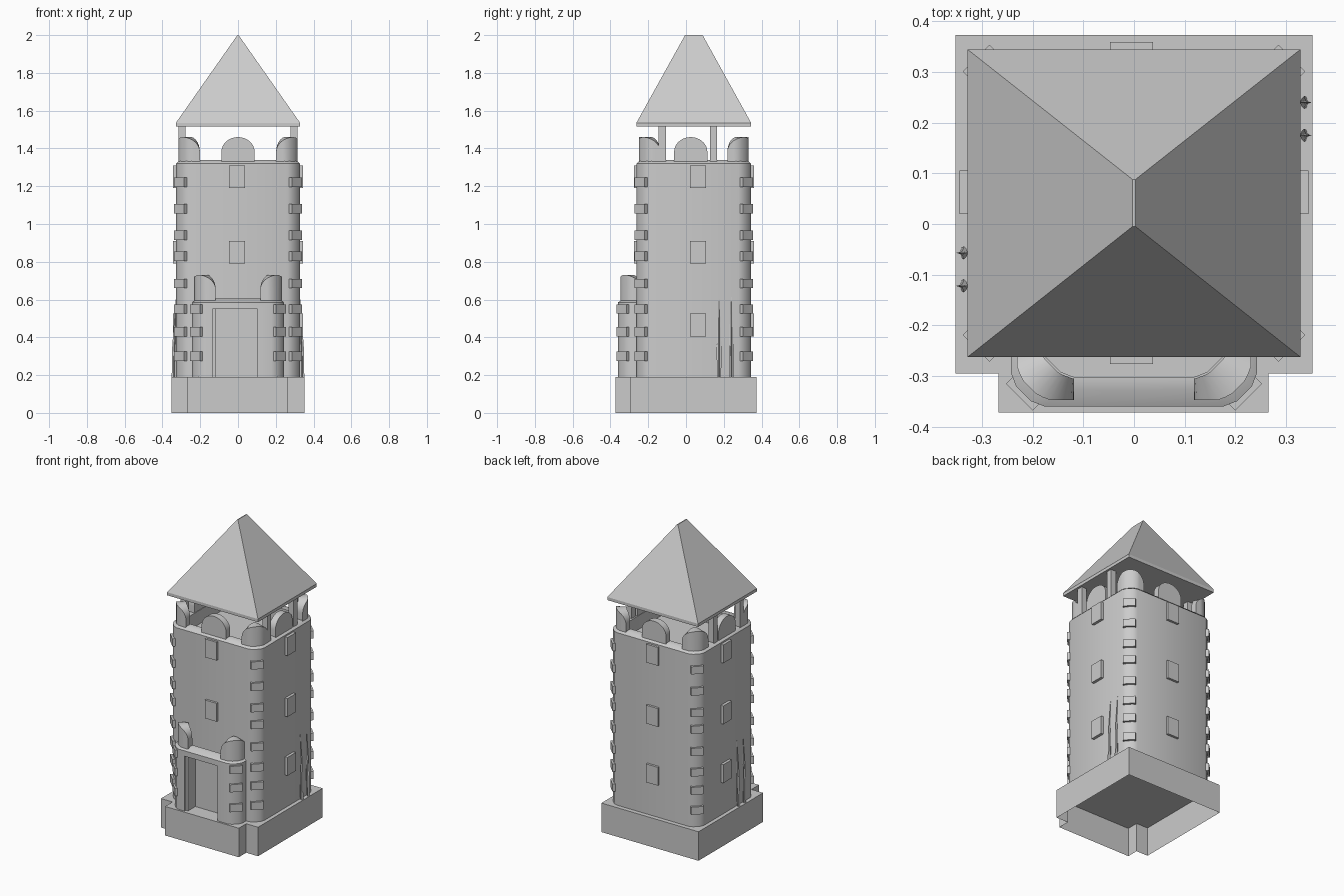
import bpy, bmesh, math
from mathutils import Vector, Matrix

if "Cube" in bpy.data.objects:
    bpy.data.objects.remove(bpy.data.objects["Cube"])

CY = 0.041            # tower centre in y
HX, HY = 0.327, 0.303  # tower half sizes


def finish(name, bm, smooth=False):
    bmesh.ops.recalc_face_normals(bm, faces=bm.faces)
    me = bpy.data.meshes.new(name)
    bm.to_mesh(me)
    bm.free()
    ob = bpy.data.objects.new(name, me)
    bpy.context.collection.objects.link(ob)
    if smooth:
        bpy.ops.object.select_all(action='DESELECT')
        bpy.context.view_layer.objects.active = ob
        ob.select_set(True)
        bpy.ops.object.shade_smooth_by_angle(angle=math.radians(40))
    return ob


def box(name, x0, x1, y0, y1, z0, z1):
    bm = bmesh.new()
    m = Matrix.Translation(((x0 + x1) / 2, (y0 + y1) / 2, (z0 + z1) / 2)) @ \
        Matrix.Diagonal((x1 - x0, y1 - y0, z1 - z0, 1))
    bmesh.ops.create_cube(bm, size=1, matrix=m)
    return finish(name, bm)


CORNER = [(0, .066), (.01, .04), (.04, .01), (.066, 0)]


def rounded_rect(hx, hy):
    pts = []
    for sx, sy in ((1, 1), (-1, 1), (-1, -1), (1, -1)):
        c = [(sx * (hx - a), sy * (hy - b)) for a, b in CORNER]
        pts += c if sx * sy > 0 else c[::-1]
    return pts


def shell(name, hx, hy, cy, z0, z1, rim, inset, depth):
    """Walled body with a bevelled rim and a sunken top."""
    bm = bmesh.new()
    loops = []
    for d, z in ((0, z0), (0, z1), (inset, rim), (.058, rim), (.058, rim - depth)):
        loops.append([bm.verts.new((x, y + cy, z)) for x, y in rounded_rect(hx - d, hy - d)])
    n = len(loops[0])
    for a, b in zip(loops, loops[1:]):
        for i in range(n):
            j = (i + 1) % n
            bm.faces.new((a[i], a[j], b[j], b[i]))
    bm.faces.new(loops[0][::-1])
    bm.faces.new(loops[-1])
    return finish(name, bm, True)


def along(path, f):
    """Point at fraction f of a polyline's length."""
    pts = [Vector(p) for p in path]
    lens = [(b - a).length for a, b in zip(pts, pts[1:])]
    s = f * sum(lens)
    for a, b, l in zip(pts, pts[1:], lens):
        if s <= l:
            return a.lerp(b, s / l)
        s -= l
    return pts[-1]


def merlon(name, outer, inner, z, top):
    """Round-topped battlement following a plan path."""
    bm = bmesh.new()
    rows = []
    n = 18
    for i in range(n + 1):
        t = -math.cos(math.pi * i / n)
        h = z + (top - z) * (.42 + .58 * math.sqrt(max(0, 1 - t * t)))
        o, q = along(outer, (t + 1) / 2), along(inner, (t + 1) / 2)
        rows.append([bm.verts.new(p) for p in
                     ((o.x, o.y, z), (o.x, o.y, h), (q.x, q.y, h), (q.x, q.y, z))])
    for a, b in zip(rows, rows[1:]):
        for k in range(4):
            m = (k + 1) % 4
            bm.faces.new((a[k], a[m], b[m], b[k]))
    bm.faces.new(rows[0])
    bm.faces.new(rows[-1][::-1])
    return finish(name, bm, True)


def corner_merlon(name, hx, hy, cy, sx, sy, z, top):
    def path(d, leg):
        offs = [(0, leg)] + CORNER + [(leg, 0)]
        return [(sx * (hx - d - a), cy + sy * (hy - d - b)) for a, b in offs]
    merlon(name, path(.012, .113), path(.055, .07), z, top)


def quoin(x, y, sx, sy, z):
    """Corner stone turned 45 degrees; x, y is the middle of its outer face."""
    bm = bmesh.new()
    m = Matrix.Translation((x - sx * .0265, y - sy * .0265, z)) @ \
        Matrix.Rotation(math.pi / 4, 4, 'Z') @ Matrix.Diagonal((.075, .075, .05, 1))
    bmesh.ops.create_cube(bm, size=1, matrix=m)
    finish('corner_stone', bm)


# Base: open-bottomed stepped plinth
bm = bmesh.new()
plan = [(-.352, .373), (-.352, -.295), (-.268, -.295), (-.268, -.372),
        (.266, -.372), (.266, -.295), (.352, -.295), (.352, .373)]
lo = [bm.verts.new((x, y, 0)) for x, y in plan]
hi = [bm.verts.new((x, y, .19)) for x, y in plan]
for i in range(8):
    j = (i + 1) % 8
    bm.faces.new((lo[i], lo[j], hi[j], hi[i]))
bm.faces.new(hi)
finish('base', bm)

# Tower and porch bodies
shell('tower_body', HX, HY, CY, .19, 1.32, 1.338, .018, .09)
porch = shell('porch_body', .243, .18, -.18, .19, .585, .605, .032, .03)

# Doorway recess and open door leaf
cut = box('door_cutter', -.135, .102, -.5, -.27, .1, .55)
cut.hide_render = True
cut.hide_viewport = True
mod = porch.modifiers.new('doorway', 'BOOLEAN')
mod.operation = 'DIFFERENCE'
mod.solver = 'EXACT'
mod.object = cut
box('door_leaf', -.135, -.12, -.345, -.255, .19, .55)

# Battlements
for sx in (-1, 1):
    for sy in (-1, 1):
        corner_merlon('tower_corner_merlon', HX, HY, CY, sx, sy, 1.325, 1.46)
    corner_merlon('porch_corner_merlon', .243, .18, -.18, sx, -1, .595, .73)
    xo, xi = sx * (HX - .012), sx * (HX - .055)
    merlon('side_merlon', [(xo, -.063), (xo, .113)], [(xi, -.063), (xi, .113)], 1.325, 1.46)
    yo, yi = CY + sx * (HY - .012), CY + sx * (HY - .055)
    merlon('end_merlon', [(-.088, yo), (.088, yo)], [(-.088, yi), (.088, yi)], 1.325, 1.46)

# Corner stones
for z in (.30, .43, .55, .685, .83, .94, 1.08, 1.22):
    for sx in (-1, 1):
        for sy in (-1, 1):
            quoin(sx * .3115, CY + sy * .2865, sx, sy, z)
        if z < .6:
            quoin(sx * .2265, -.342, sx, -1, z)

# Windows
for z in (.465, .85, 1.25):
    a, b = z - .06, z + .06
    box('window_right', .31, .345, .02, .106, a, b)
    box('window_left', -.345, -.31, .02, .106, a, b)
    box('window_back', -.047, .038, .33, .359, a, b)
    if z > .5:
        box('window_front', -.047, .038, -.276, -.25, a, b)

# Roof posts
for sx in (-1, 1):
    for y in (-.126, .145):
        box('roof_post', sx * .297 - .018, sx * .297 + .018, y - .019, y + .019, 1.25, 1.52)

# Roof: thin eave slab rising to a short ridge
bm = bmesh.new()
ring = [(-.329, -.263), (.329, -.263), (.329, .345), (-.329, .345)]
tip = [(-.003, -.005), (.003, -.005), (.003, .088), (-.003, .088)]
loops = [[bm.verts.new((x, y, z)) for x, y in r]
         for r, z in ((ring, 1.515), (ring, 1.535), (tip, 2.0))]
for a, b in zip(loops, loops[1:]):
    for i in range(4):
        j = (i + 1) % 4
        bm.faces.new((a[i], a[j], b[j], b[i]))
bm.faces.new(loops[0][::-1])
bm.faces.new(loops[-1])
finish('roof', bm)

# Tall thin climbing plants: four-pointed star spikes against the side walls
for sx, y, top in ((1, .24, .62), (1, .175, .62), (-1, -.057, .62), (-1, -.122, .62)):
    bm = bmesh.new()
    rows = []
    for z, r, x in ((.19, .011, .34), (.34, .013, .336), (.48, .008, .331)):
        rows.append([bm.verts.new((sx * x + math.cos(k * math.pi / 4) * r * (1 if k % 2 == 0 else .35),
                                   y + math.sin(k * math.pi / 4) * r * (1 if k % 2 == 0 else .35), z))
                     for k in range(8)])
    apex = bm.verts.new((sx * .328, y, top))
    for k in range(8):
        j = (k + 1) % 8
        for a, b in zip(rows, rows[1:]):
            bm.faces.new((a[k], a[j], b[j], b[k]))
        bm.faces.new((rows[-1][k], rows[-1][j], apex))
    finish('climbing_plant', bm)
